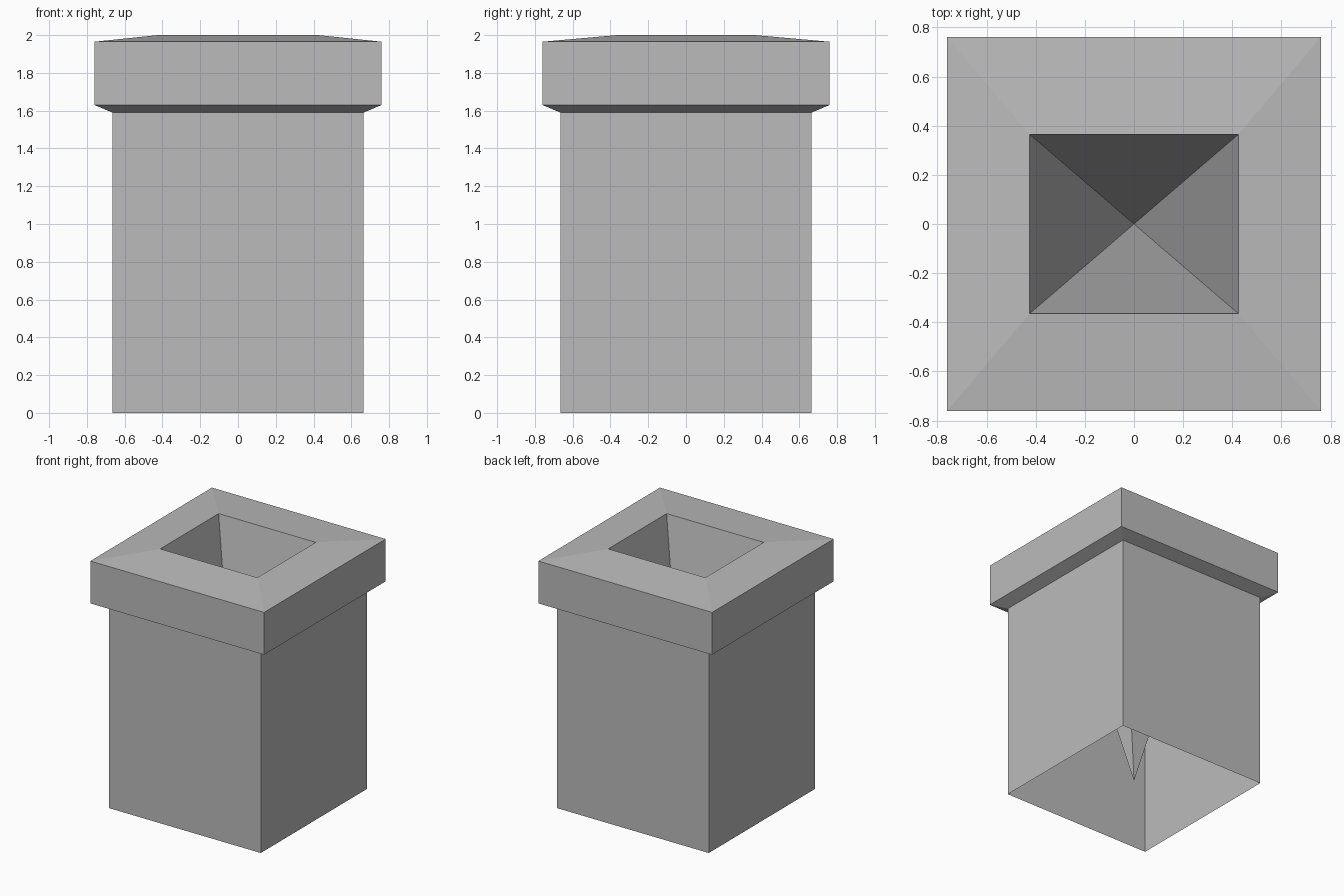
import bpy
import bmesh

cube = bpy.data.objects.get("Cube")
if cube:
    bpy.data.objects.remove(cube, do_unlink=True)

stone = bpy.data.materials.new("plain grey")
stone.use_nodes = True
grey = (0.5, 0.5, 0.5, 1.0)
stone.diffuse_color = grey
stone.node_tree.nodes["Principled BSDF"].inputs["Base Color"].default_value = grey

CORNERS = ((-1, -1), (1, -1), (1, 1), (-1, 1))


def shell(name, rings, apex=None):
    """Open shell through rectangles (half x, half y, z), optionally closed to a point."""
    bm = bmesh.new()
    loops = [[bm.verts.new((sx * hx, sy * hy, z)) for sx, sy in CORNERS]
             for hx, hy, z in rings]
    for low, high in zip(loops, loops[1:]):
        for i in range(4):
            j = (i + 1) % 4
            bm.faces.new((low[i], low[j], high[j], high[i]))
    if apex is not None:
        tip = bm.verts.new((0, 0, apex))
        for i in range(4):
            bm.faces.new((loops[-1][i], loops[-1][(i + 1) % 4], tip))
    mesh = bpy.data.meshes.new(name)
    bm.to_mesh(mesh)
    bm.free()
    mesh.materials.append(stone)
    obj = bpy.data.objects.new(name, mesh)
    bpy.context.collection.objects.link(obj)
    return obj


BODY, CAP = 0.665, 0.76
NECK_Z, TOP_Z = 1.59, 2.0
MOUTH = (0.425, 0.365, TOP_Z)

# Square shaft, open underneath
shell("shaft", [(BODY, BODY, 0), (BODY, BODY, NECK_Z)])

# Overhanging cap with bevelled underside and gently sloped top
shell("cap", [(BODY, BODY, NECK_Z), (CAP, CAP, 1.63), (CAP, CAP, 1.965), MOUTH])

# Deep opening that tapers to a point near the base
shell("tapered_opening", [MOUTH], apex=0.07)
